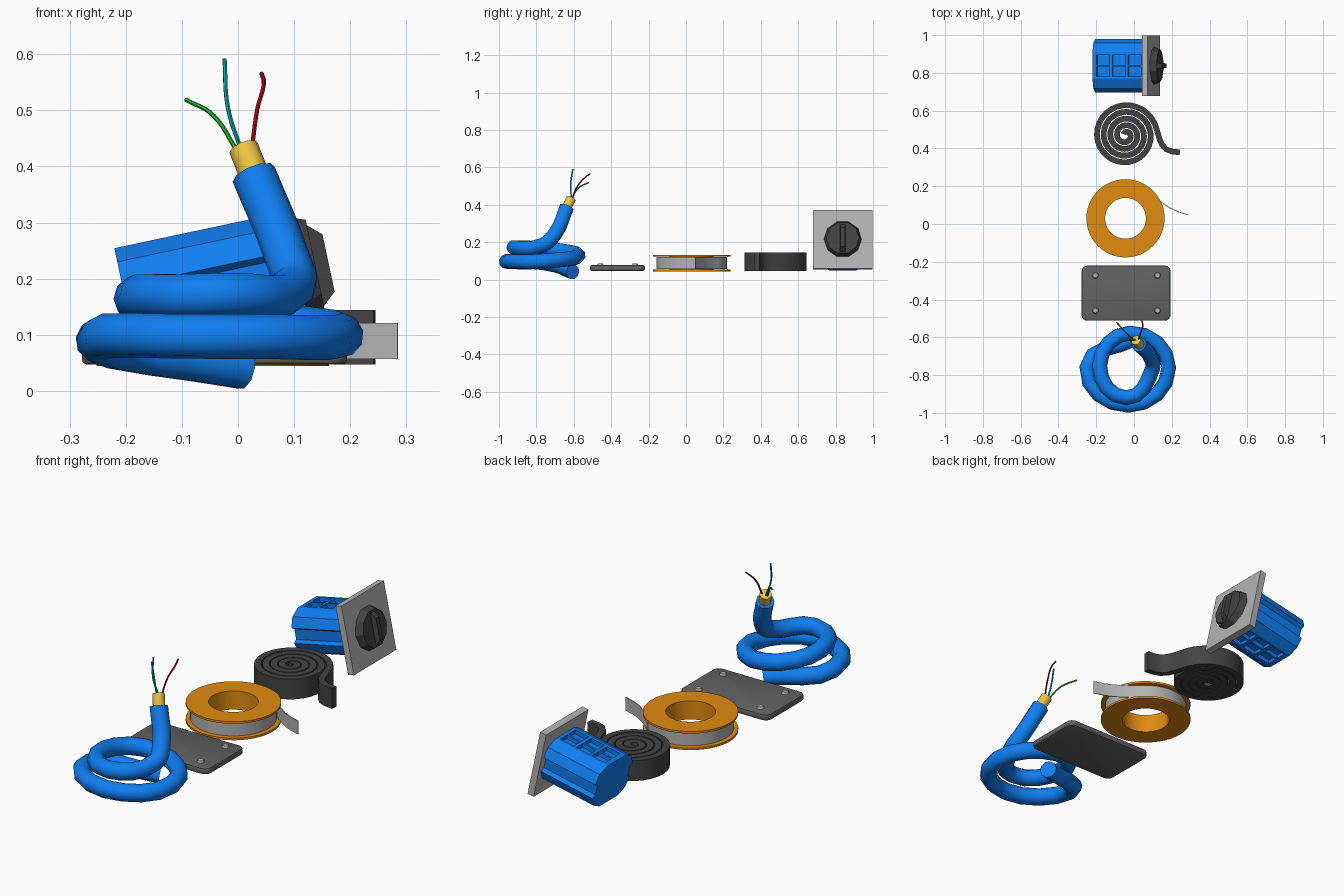
import bpy, bmesh
from math import sin, cos, pi, radians
from mathutils import Vector, Matrix

if "Cube" in bpy.data.objects:
    bpy.data.objects.remove(bpy.data.objects["Cube"])


def material(name, rgb):
    m = bpy.data.materials.new(name)
    m.diffuse_color = (*rgb, 1)
    m.use_nodes = True
    m.node_tree.nodes["Principled BSDF"].inputs["Base Color"].default_value = m.diffuse_color
    return m


BLUE = material("blue", (0.005, 0.21, 0.88))
ORANGE = material("orange", (0.75, 0.26, 0.005))
YELLOW = material("yellow", (0.85, 0.55, 0.05))
RED = material("red", (0.5, 0.0, 0.015))
GREEN = material("green", (0.01, 0.5, 0.02))
TEAL = material("teal", (0.0, 0.42, 0.45))
GREY = material("grey", (0.45, 0.45, 0.45))
MID = material("mid_grey", (0.12, 0.12, 0.12))
DARK = material("dark_grey", (0.055, 0.055, 0.055))


def finish(bm, name, mat, smooth=None, matrix=None):
    bmesh.ops.recalc_face_normals(bm, faces=bm.faces)
    me = bpy.data.meshes.new(name)
    bm.to_mesh(me)
    bm.free()
    ob = bpy.data.objects.new(name, me)
    bpy.context.collection.objects.link(ob)
    me.materials.append(mat)
    if matrix:
        ob.matrix_world = matrix
    if smooth:
        select(ob)
        bpy.ops.object.shade_smooth_by_angle(angle=radians(smooth))
    return ob


def select(ob):
    bpy.ops.object.select_all(action='DESELECT')
    ob.select_set(True)
    bpy.context.view_layer.objects.active = ob


def tube(name, pts, radius, mat, res=4, bevel=3):
    cu = bpy.data.curves.new(name, 'CURVE')
    cu.dimensions = '3D'
    cu.resolution_u = res
    cu.bevel_depth = radius
    cu.bevel_resolution = bevel
    cu.use_fill_caps = True
    sp = cu.splines.new('BEZIER')
    sp.bezier_points.add(len(pts) - 1)
    for bp, p in zip(sp.bezier_points, pts):
        bp.co = p
        bp.handle_left_type = bp.handle_right_type = 'AUTO'
    cu.materials.append(mat)
    ob = bpy.data.objects.new(name, cu)
    bpy.context.collection.objects.link(ob)
    select(ob)
    bpy.ops.object.convert(target='MESH')
    bpy.ops.object.shade_smooth_by_angle(angle=radians(50))


def ring(name, centre, r0, r1, z0, z1, mat, n=48):
    bm = bmesh.new()
    loops = []
    for r, z in ((r0, z0), (r1, z0), (r1, z1), (r0, z1)):
        loops.append([bm.verts.new((centre[0] + r * cos(2 * pi * i / n),
                                    centre[1] + r * sin(2 * pi * i / n), z)) for i in range(n)])
    for k in range(4):
        a, b = loops[k], loops[(k + 1) % 4]
        for i in range(n):
            j = (i + 1) % n
            bm.faces.new((a[i], a[j], b[j], b[i]))
    return finish(bm, name, mat, 30)


def ribbon(name, path, thick, z0, z1, mat):
    # strip standing on edge that follows a flat path
    bm = bmesh.new()
    rows = []
    for i, p in enumerate(path):
        d = (path[min(i + 1, len(path) - 1)] - path[max(i - 1, 0)]).normalized()
        n = Vector((-d.y, d.x)) * thick / 2
        a, b = p + n, p - n
        rows.append([bm.verts.new((q.x, q.y, z)) for q, z in ((a, z0), (b, z0), (b, z1), (a, z1))])
    for r, s in zip(rows, rows[1:]):
        for k in range(4):
            bm.faces.new((r[k], r[(k + 1) % 4], s[(k + 1) % 4], s[k]))
    bm.faces.new(rows[0])
    bm.faces.new(rows[-1][::-1])
    return finish(bm, name, mat, 35)


def box(bm, centre, size):
    m = Matrix.Translation(centre) @ Matrix.Diagonal((*size, 1))
    return bmesh.ops.create_cube(bm, size=1, matrix=m)['verts']


# Coiled cable, inner sheath and three wires
tube("cable", [(0.01, -0.605, 0.042), (-0.25, -0.76, 0.09), (-0.03, -0.96, 0.097),
               (0.184, -0.76, 0.099), (-0.02, -0.577, 0.13), (-0.182, -0.75, 0.165),
               (-0.04, -0.92, 0.172), (0.098, -0.765, 0.185), (0.085, -0.7, 0.245),
               (0.028, -0.638, 0.386)], 0.04, BLUE)
tube("cable_sheath", [(0.035, -0.645, 0.37), (0.01, -0.615, 0.433)], 0.027, YELLOW, 1)
tube("green_wire", [(0.0, -0.615, 0.425), (-0.043, -0.575, 0.49), (-0.093, -0.52, 0.519)],
     0.004, GREEN, 6, 1)
tube("teal_wire", [(0.007, -0.612, 0.425), (-0.018, -0.617, 0.505), (-0.024, -0.605, 0.592)],
     0.004, TEAL, 6, 1)
tube("red_wire", [(0.024, -0.612, 0.425), (0.034, -0.58, 0.5), (0.046, -0.535, 0.55),
                  (0.042, -0.512, 0.566)], 0.004, RED, 6, 1)

# Cover plate with rounded corners and four screws
bm = bmesh.new()
box(bm, (-0.042, -0.366, 0.062), (0.472, 0.292, 0.03))
upright = [e for e in bm.edges if abs(e.verts[0].co.z - e.verts[1].co.z) > 0.01]
bmesh.ops.bevel(bm, geom=upright, offset=0.032, segments=4, profile=0.5, affect='EDGES')
rim = [e for e in bm.edges if abs(e.verts[0].co.z - e.verts[1].co.z) < 0.001]
bmesh.ops.bevel(bm, geom=rim, offset=0.008, segments=2, profile=0.5, affect='EDGES')
finish(bm, "cover_plate", MID, 35)
for x in (-0.204, 0.124):
    for y in (-0.272, -0.458):
        bm = bmesh.new()
        bmesh.ops.create_cone(bm, cap_ends=True, segments=10, radius1=0.018, radius2=0.013,
                              depth=0.012, matrix=Matrix.Translation((x, y, 0.08)))
        finish(bm, "plate_screw", GREY)

# Reel: two flanges, hub and wound tape with a loose tail
C = (-0.045, 0.03)
ring("reel_flange_bottom", C, 0.108, 0.207, 0.044, 0.054, ORANGE)
ring("reel_flange_top", C, 0.108, 0.207, 0.123, 0.133, ORANGE)
ring("reel_hub", C, 0.108, 0.118, 0.053, 0.124, ORANGE)
ring("reel_tape", C, 0.118, 0.188, 0.056, 0.121, GREY)
ribbon("reel_tape_tail", [Vector(p) for p in ((0.088, 0.162), (0.115, 0.138), (0.15, 0.112),
       (0.19, 0.085), (0.235, 0.064), (0.285, 0.049))], 0.004, 0.057, 0.121, GREY)

# Spiral strip with curled-out tail
path = []
turns, end = 4.35, radians(20)
steps = 128
for i in range(steps + 1):
    back = turns * (1 - i / steps)
    r = 0.167 - 0.0355 * back
    a = end + 2 * pi * back
    path.append(Vector((-0.045 + r * cos(a), 0.469 + r * sin(a))))
path += [Vector(p) for p in ((0.124, 0.488), (0.135, 0.45), (0.148, 0.42), (0.17, 0.396),
                             (0.2, 0.384), (0.243, 0.379))]
ribbon("spiral_strip", path, 0.03, 0.047, 0.144, DARK)

# Tilted switch, local x is its axis
M = Matrix.Translation((0.09, 0.838, 0.213)) @ Matrix.Rotation(radians(-12), 4, 'Y')
bm = bmesh.new()
box(bm, (0, 0, 0), (0.032, 0.32, 0.32))
finish(bm, "switch_plate", GREY, matrix=M)

# Switch body: stepped profile extruded along the axis, mirrored
q = [(0.07, 0.105), (0.12, 0.08), (0.141, 0.035), (0.122, 0.024)]
half = q + [(y, -z) for y, z in reversed(q)]
prof = half + [(-y, z) for y, z in reversed(half)]
bm = bmesh.new()
f = bm.faces.new([bm.verts.new((-0.295, y, z)) for y, z in prof])
ext = bmesh.ops.extrude_face_region(bm, geom=[f])
bmesh.ops.translate(bm, vec=(0.28, 0, 0),
                    verts=[v for v in ext['geom'] if isinstance(v, bmesh.types.BMVert)])
body = finish(bm, "switch_body", BLUE, matrix=M)

# Terminal pockets on top and bottom
bm = bmesh.new()
for s in (1, -1):
    for i in range(3):
        for y in (-0.031, 0.031):
            box(bm, (-0.237 + i * 0.085, y, s * 0.105), (0.07, 0.052, 0.04))
cutter = finish(bm, "pocket_cutter", BLUE, matrix=M)
cutter.hide_render = True
mod = body.modifiers.new("pockets", 'BOOLEAN')
mod.operation = 'DIFFERENCE'
mod.solver = 'EXACT'
mod.object = cutter
select(body)
bpy.ops.object.modifier_apply(modifier="pockets")
bpy.data.objects.remove(cutter)

# Knob dial and its grip bar
bm = bmesh.new()
bmesh.ops.create_cone(bm, cap_ends=True, segments=10, radius1=0.101, radius2=0.088, depth=0.034,
                      matrix=Matrix.Translation((0.032, 0, 0)) @ Matrix.Rotation(pi / 2, 4, 'Y'))
finish(bm, "knob_dial", DARK, matrix=M)
bm = bmesh.new()
for v in box(bm, (0.052, 0, 0), (0.042, 0.034, 0.18)):
    if v.co.x > 0.06:
        v.co.y *= 0.65
        v.co.z *= 0.58
finish(bm, "knob_grip", DARK, matrix=M)
